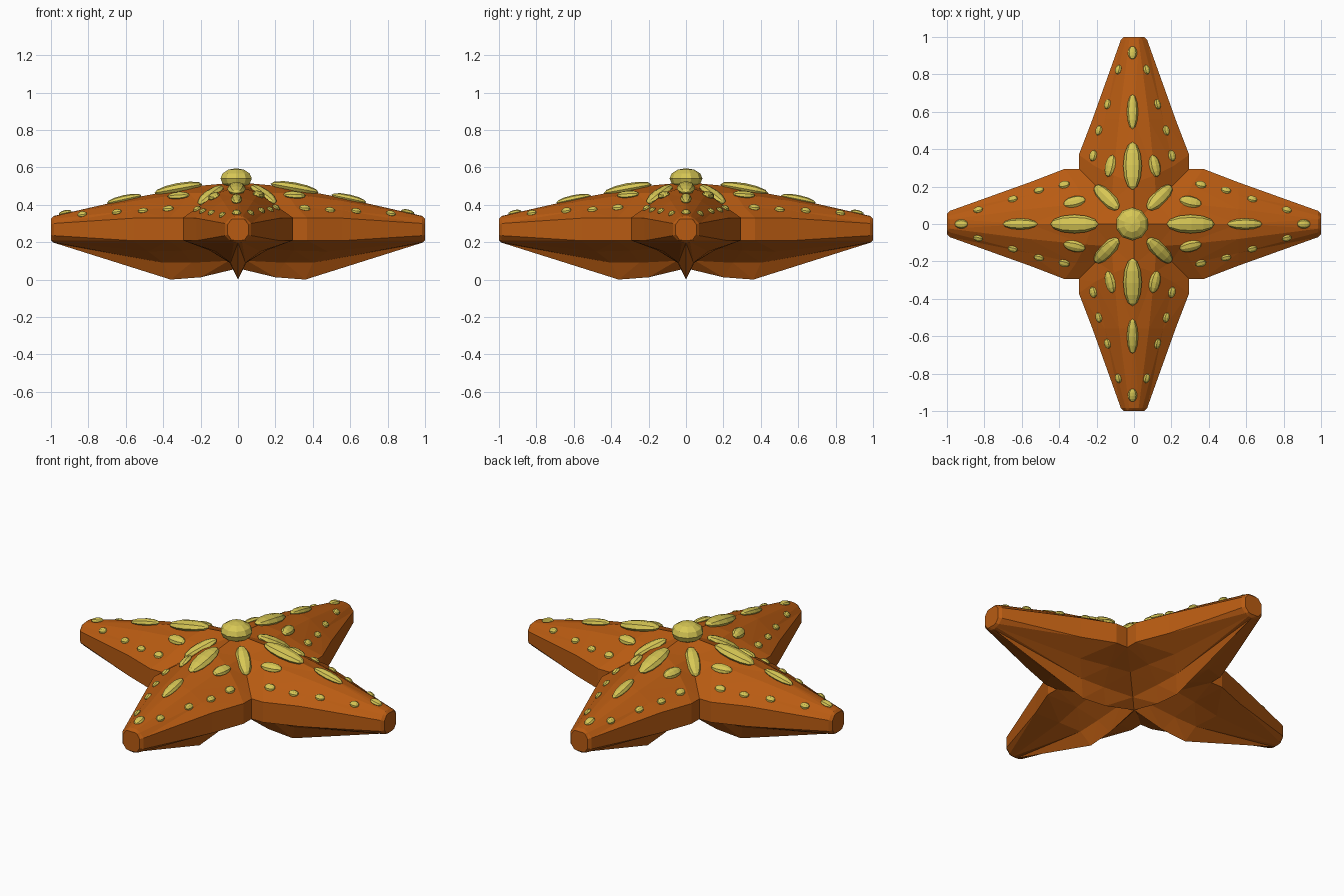
import bpy, bmesh, math
from mathutils import Vector, Matrix
from mathutils.bvhtree import BVHTree

if "Cube" in bpy.data.objects:
    bpy.data.objects.remove(bpy.data.objects["Cube"])


def make_material(name, rgb):
    m = bpy.data.materials.new(name)
    m.diffuse_color = (*rgb, 1)
    m.use_nodes = True
    m.node_tree.nodes["Principled BSDF"].inputs["Base Color"].default_value = m.diffuse_color
    return m


orange = make_material("burnt_orange", (0.48, 0.105, 0.006))
yellow = make_material("mustard_yellow", (0.68, 0.57, 0.09))


def add_object(name, bm, mat):
    me = bpy.data.meshes.new(name)
    bm.to_mesh(me)
    me.materials.append(mat)
    ob = bpy.data.objects.new(name, me)
    bpy.context.collection.objects.link(ob)
    return ob


# Body: half an arm as cross-sections from the valley to the tip.
# Each section runs from the top ridge, over the rim, down to the keel.
sections = [
    [(0, 0, .52), (.12, .12, .465), (.20, .20, .395), (.295, .295, .33),
     (.295, .295, .21), (.16, .16, .165), (.05, .05, .10), (0, 0, .06)],
    [(.22, 0, .50), (.26, .11, .462), (.31, .21, .39), (.37, .295, .33),
     (.37, .295, .21), (.30, .15, .155), (.25, .045, .09), (.20, 0, .012)],
    [(.56, 0, .437), (.56, .08, .42), (.56, .155, .37), (.56, .222, .328),
     (.56, .222, .208), (.48, .12, .15), (.40, .04, .09), (.36, 0, 0)],
    [(.985, 0, .34), (.985, .025, .338), (.985, .045, .325), (.985, .07, .30),
     (.985, .07, .235), (.985, .045, .21), (.985, .022, .20), (.985, 0, .197)],
    [(1, 0, .325), (1, .02, .325), (1, .035, .322), (1, .055, .295),
     (1, .055, .24), (1, .035, .213), (1, .02, .21), (1, 0, .21)],
]
bm = bmesh.new()
for arm in range(4):
    turn = Matrix.Rotation(arm * math.pi / 2, 3, 'Z')
    for side in (1, -1):
        rows = [[bm.verts.new(turn @ Vector((x, y * side, z))) for x, y, z in s]
                for s in sections]
        for a, b in zip(rows, rows[1:]):
            for i in range(len(a) - 1):
                bm.faces.new((a[i], b[i], b[i + 1], a[i + 1]))
        bm.faces.new(rows[-1])
bmesh.ops.remove_doubles(bm, verts=bm.verts, dist=0.0005)
bmesh.ops.dissolve_degenerate(bm, edges=bm.edges, dist=0.0005)
bmesh.ops.triangulate(bm, faces=[f for f in bm.faces if len(f.verts) == 4])
bmesh.ops.recalc_face_normals(bm, faces=bm.faces)
surface = BVHTree.FromBMesh(bm)
add_object("starfish_body", bm, orange)
bm.free()


def drop(p):
    hit = surface.ray_cast(Vector((p.x, p.y, 2)), Vector((0, 0, -1)))
    return hit[0], hit[1]


def add_stud(bm, x, y, angle, length, width, height):
    """Lay a faceted spindle on the surface, following its slope."""
    d = Vector((math.cos(angle), math.sin(angle), 0))
    s = Vector((-d.y, d.x, 0))
    c = Vector((x, y, 0))
    along = (drop(c + d * length * .7)[0] - drop(c - d * length * .7)[0]).normalized()
    n = (drop(c + s * width * .5)[1] + drop(c - s * width * .5)[1]).normalized()
    n = (n - along * n.dot(along)).normalized()
    across = n.cross(along)
    frame = Matrix((along * length, across * width, n * height)).transposed().to_4x4()
    frame.translation = drop(c)[0] + n * height * .15
    bmesh.ops.create_uvsphere(bm, u_segments=8, v_segments=6, radius=1,
                              matrix=frame @ Matrix.Rotation(math.pi / 2, 4, 'Y'))


# Studs on one arm: distance out, sideways offset, half length, half width, half height
ridge = [(.31, 0, .13, .05, .03), (.60, 0, .095, .03, .022), (.915, 0, .036, .025, .015)]
flank = [(.31, .118, .06, .032, .02), (.365, .21, .03, .023, .015),
         (.50, .18, .027, .02, .014), (.64, .133, .027, .02, .014),
         (.825, .075, .026, .02, .014)]
studs = ridge + flank + [(r, -o, l, w, h) for r, o, l, w, h in flank]
for arm, name in enumerate(("right", "back", "left", "front")):
    a = arm * math.pi / 2
    bm = bmesh.new()
    for r, o, l, w, h in studs:
        p = Matrix.Rotation(a, 3, 'Z') @ Vector((r, o, 0))
        lean = -.22 * (o > 0) + .22 * (o < 0)
        add_stud(bm, p.x - .008, p.y, a + lean, l, w, h)
    add_object(name + "_arm_studs", bm, yellow)
    bm.free()

# Petals lying in the four valleys
bm = bmesh.new()
for k in range(4):
    a = math.pi / 4 + k * math.pi / 2
    add_stud(bm, .198 * math.cos(a) - .005, .198 * math.sin(a), a, .10, .042, .03)
add_object("valley_petals", bm, yellow)
bm.free()

# Round knob on the crown
bm = bmesh.new()
bmesh.ops.create_uvsphere(bm, u_segments=10, v_segments=6, radius=1,
                          matrix=Matrix.Translation((-.01, 0, .54))
                          @ Matrix.Diagonal((.088, .088, .055, 1)))
add_object("centre_knob", bm, yellow)
bm.free()
